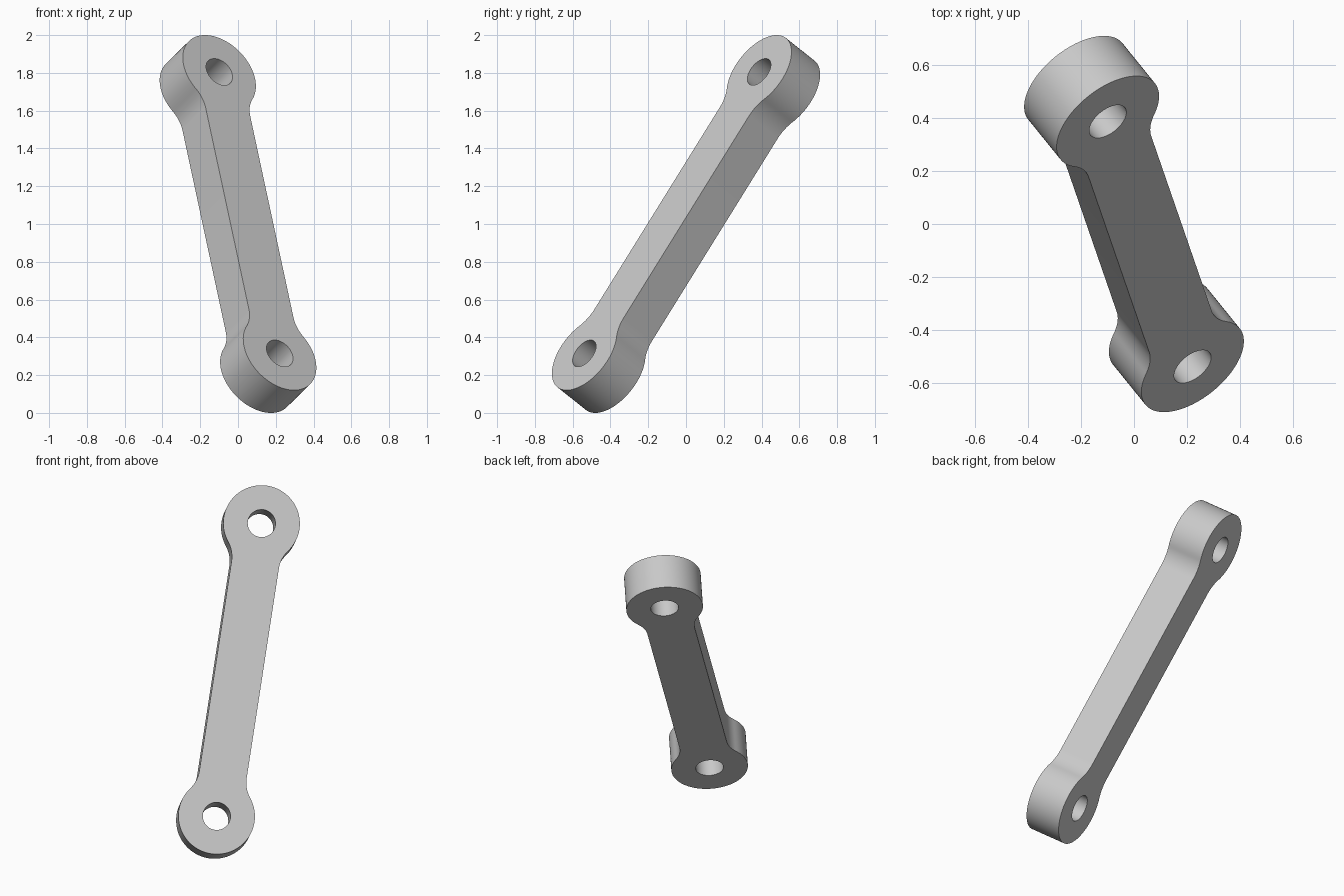
import bpy, bmesh
from math import pi, atan2, cos, sin, sqrt
from mathutils import Matrix, Vector

cube = bpy.data.objects.get("Cube")
if cube:
    bpy.data.objects.remove(cube, do_unlink=True)

SPAN = 1.783        # distance between the eye centres
EYE_R = 0.229
HOLE_R = 0.083
HALF_W = 0.143      # half width of the bar
FILLET = 0.19
THICK = 0.229


def arc(cx, cy, r, a0, a1, n):
    """Points along an arc, both ends included."""
    return [(cx + r * cos(a0 + (a1 - a0) * i / n),
             cy + r * sin(a0 + (a1 - a0) * i / n)) for i in range(n + 1)]


# One quarter of the outline: concave fillet, then the round eye
side = HALF_W + FILLET
along = sqrt((EYE_R + FILLET) ** 2 - side ** 2)
turn = atan2(along, side)
quarter = arc(side, SPAN / 2 - along, FILLET, pi, pi - turn, 12)
quarter += arc(0, SPAN / 2, EYE_R, -turn, pi / 2, 32)[1:]

# Mirror it into the full outline
half = quarter + [(-x, y) for x, y in quarter[-2::-1]]
outline = half + [(-x, -y) for x, y in half]
holes = [arc(0, s * SPAN / 2, HOLE_R, 0, 2 * pi, 48)[:-1] for s in (1, -1)]

# Fill the profile around the holes and extrude it to thickness
bm = bmesh.new()
for loop in [outline] + holes:
    verts = [bm.verts.new((x, y, -THICK / 2)) for x, y in loop]
    for i, v in enumerate(verts):
        bm.edges.new((v, verts[(i + 1) % len(verts)]))
bmesh.ops.triangle_fill(bm, edges=bm.edges[:], use_beauty=True, normal=(0, 0, 1))
new = bmesh.ops.extrude_face_region(bm, geom=bm.faces[:], use_keep_orig=True)["geom"]
bmesh.ops.translate(bm, vec=(0, 0, THICK),
                    verts=[g for g in new if isinstance(g, bmesh.types.BMVert)])
bmesh.ops.recalc_face_normals(bm, faces=bm.faces[:])
mesh = bpy.data.meshes.new("link_arm")
bm.to_mesh(mesh)
bm.free()

link = bpy.data.objects.new("link_arm", mesh)
bpy.context.collection.objects.link(link)

# Lean the link along its axis and turn its flat face
axis = Vector((-0.32, 0.925, 1.49)).normalized()
face = Vector((0.122, -0.151, 0.12))
face = (face - axis * face.dot(axis)).normalized()
rot = Matrix((axis.cross(face), axis, face)).transposed()
link.matrix_world = Matrix.Translation((0, 0, 1)) @ rot.to_4x4()

# Plain grey metal
grey = bpy.data.materials.new("light_grey")
grey.use_nodes = True
color = (0.58, 0.58, 0.58, 1)
grey.diffuse_color = color
grey.node_tree.nodes["Principled BSDF"].inputs["Base Color"].default_value = color
mesh.materials.append(grey)

# Smooth walls with crisp rims
bpy.ops.object.select_all(action="DESELECT")
link.select_set(True)
bpy.context.view_layer.objects.active = link
bpy.ops.object.shade_smooth_by_angle(angle=0.6)
